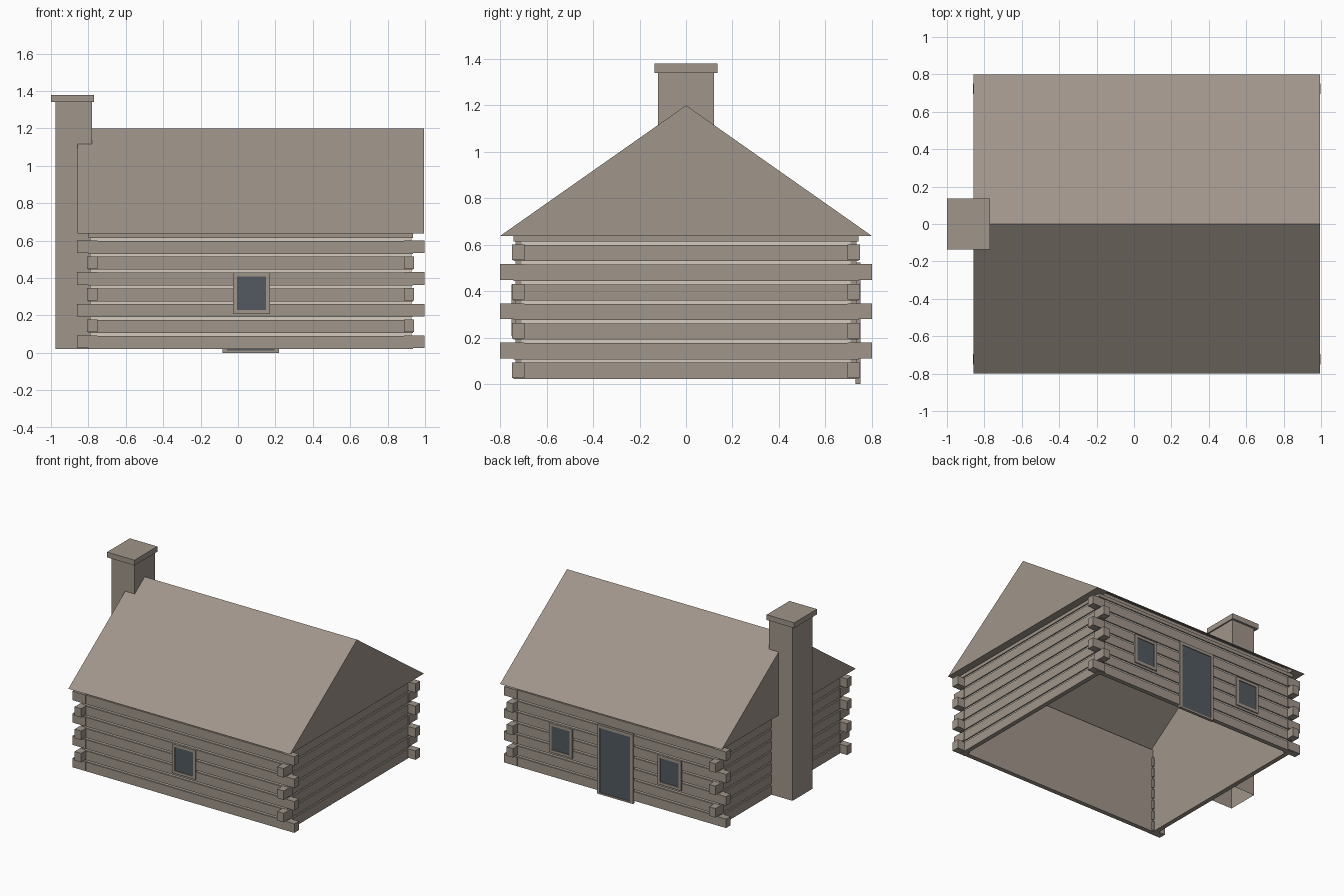
import bpy
import bmesh

default_cube = bpy.data.objects.get("Cube")
if default_cube:
    bpy.data.objects.remove(default_cube, do_unlink=True)


def make_material(name, rgb):
    mat = bpy.data.materials.new(name)
    mat.use_nodes = True
    color = (*rgb, 1)
    mat.diffuse_color = color
    mat.node_tree.nodes["Principled BSDF"].inputs["Base Color"].default_value = color
    return mat


WOOD = make_material("weathered brown", (0.35, 0.30, 0.255))
CHINK = make_material("pale mortar", (0.66, 0.60, 0.52))
DARK = make_material("dark slate", (0.085, 0.10, 0.115))


def finish(name, bm, mat):
    bmesh.ops.recalc_face_normals(bm, faces=bm.faces)
    mesh = bpy.data.meshes.new(name)
    bm.to_mesh(mesh)
    bm.free()
    mesh.materials.append(mat)
    obj = bpy.data.objects.new(name, mesh)
    bpy.context.collection.objects.link(obj)
    return obj


def boxes(name, mat, spans, open_bottom=False):
    """One object from boxes given as ((x0, x1), (y0, y1), (z0, z1))."""
    bm = bmesh.new()
    for span in spans:
        verts = bmesh.ops.create_cube(bm, size=1)["verts"]
        for v in verts:
            for axis in range(3):
                v.co[axis] = span[axis][0 if v.co[axis] < 0 else 1]
    if open_bottom:
        bm.normal_update()
        under = [f for f in bm.faces if f.normal.z < -0.9]
        bmesh.ops.delete(bm, geom=under, context="FACES_ONLY")
    return finish(name, bm, mat)


def prism(name, mat, profile, x0, x1):
    """Extrude a (y, z) profile along x."""
    bm = bmesh.new()
    face = bm.faces.new([bm.verts.new((x0, y, z)) for y, z in profile])
    out = bmesh.ops.extrude_face_region(bm, geom=[face])["geom"]
    moved = [v for v in out if isinstance(v, bmesh.types.BMVert)]
    bmesh.ops.translate(bm, verts=moved, vec=(x1 - x0, 0, 0))
    return finish(name, bm, mat)


def span(a, b):
    return (min(a, b), max(a, b))


CX = 0.068            # centre of the cabin body
HALF_X, HALF_Y = 0.868, 0.743
BASE, PITCH, GAP = 0.022, 0.0845, 0.015
RECESS, THICK = 0.009, 0.025
EAVE, RIDGE = 0.638, 1.2
COURSES = 8


def around(direction, near, far):
    """Span measured outward from the cabin centre along x."""
    return span(CX + direction * near, CX + direction * far)


def course(i):
    top = EAVE if i == COURSES - 1 else BASE + (i + 1) * PITCH - GAP
    return (BASE + i * PITCH, top)


# Long walls: backing, log courses and mortar strips
for side, label in ((-1, "front"), (1, "back")):
    def depth(near, far):
        return span(side * near, side * far)

    full = around(1, -HALF_X, HALF_X)
    inner = around(1, -HALF_X + RECESS, HALF_X - RECESS)
    plane = HALF_Y - RECESS
    boxes(label + "_wall_backing", WOOD,
          [(inner, depth(plane - THICK, plane - 0.002), (BASE, EAVE + 0.03))])
    boxes(label + "_wall_logs", WOOD,
          [(full, depth(plane - 0.004, HALF_Y), course(i)) for i in range(COURSES)])
    boxes(label + "_wall_mortar", CHINK,
          [(inner, depth(plane - 0.003, plane), (course(i)[1], course(i + 1)[0]))
           for i in range(COURSES - 1)])

# End walls
for side, label in ((-1, "right"), (1, "left")):
    plane = HALF_X - RECESS
    inner = (-HALF_Y + RECESS, HALF_Y - RECESS)
    boxes(label + "_wall_backing", WOOD,
          [(around(side, plane - THICK, plane - 0.002), inner, (BASE, EAVE))])
    boxes(label + "_wall_logs", WOOD,
          [(around(side, plane - 0.004, HALF_X), (-HALF_Y, HALF_Y), course(i))
           for i in range(COURSES)])
    boxes(label + "_wall_mortar", CHINK,
          [(around(side, plane - 0.003, plane), inner, (course(i)[1], course(i + 1)[0]))
           for i in range(COURSES - 1)])

# Crossed log ends, alternating direction up each corner
log_ends = []
for sx in (-1, 1):
    for sy in (-1, 1):
        for i in range(COURSES - 1):
            z = (course(i)[0] + 0.004, course(i)[1] + 0.002)
            if i % 2 == 0:
                log_ends.append((around(sx, 0.82, 0.928), span(sy * 0.695, sy * 0.75), z))
            else:
                log_ends.append((around(sx, 0.82, 0.874), span(sy * 0.695, sy * 0.8), z))
boxes("corner_log_ends", WOOD, log_ends)

# Roof shell and the two gable slabs
prism("roof", WOOD,
      [(-0.8, EAVE), (0, RIDGE), (0.8, EAVE), (0.785, EAVE), (0, RIDGE - 0.012),
       (-0.785, EAVE)], CX - 0.927, CX + 0.927)
for side, label in ((-1, "right"), (1, "left")):
    x0, x1 = around(side, HALF_X - RECESS - THICK, 0.927)
    prism(label + "_gable", WOOD, [(-0.8, EAVE), (0, RIDGE), (0.8, EAVE)], x0, x1)

# Chimney
boxes("chimney_stack", WOOD, [((-0.975, -0.78), (-0.12, 0.12), (BASE, 1.345))],
      open_bottom=True)
boxes("chimney_cap", WOOD, [((-1, -0.77), (-0.136, 0.136), (1.34, 1.38))])


def opening(name, side, x, half, z0, z1, border, sill):
    """Framed dark panel set on a long wall."""
    def depth(near, far):
        return span(side * near, side * far)

    face = depth(HALF_Y - 0.012, HALF_Y + 0.009)
    outer = (x - half - border, x + half + border)
    boxes(name + "_frame", WOOD, [
        ((outer[0], x - half), face, (z0 - sill, z1 + border)),
        ((x + half, outer[1]), face, (z0 - sill, z1 + border)),
        (outer, face, (z1, z1 + border)),
        (outer, face, (z0 - sill, z0))])
    boxes(name + "_panel", DARK,
          [((x - half, x + half), depth(HALF_Y - 0.004, HALF_Y + 0.004), (z0, z1))])


# Door and windows
opening("front_window", -1, CX + 0.004, 0.077, 0.228, 0.408, 0.021, 0.021)
for shift, label in ((-0.455, "right"), (0.455, "left")):
    opening("back_" + label + "_window", 1, CX + shift, 0.077, 0.228, 0.408, 0.021, 0.021)
opening("door", 1, CX, 0.127, 0.012, 0.5, 0.023, 0.012)
